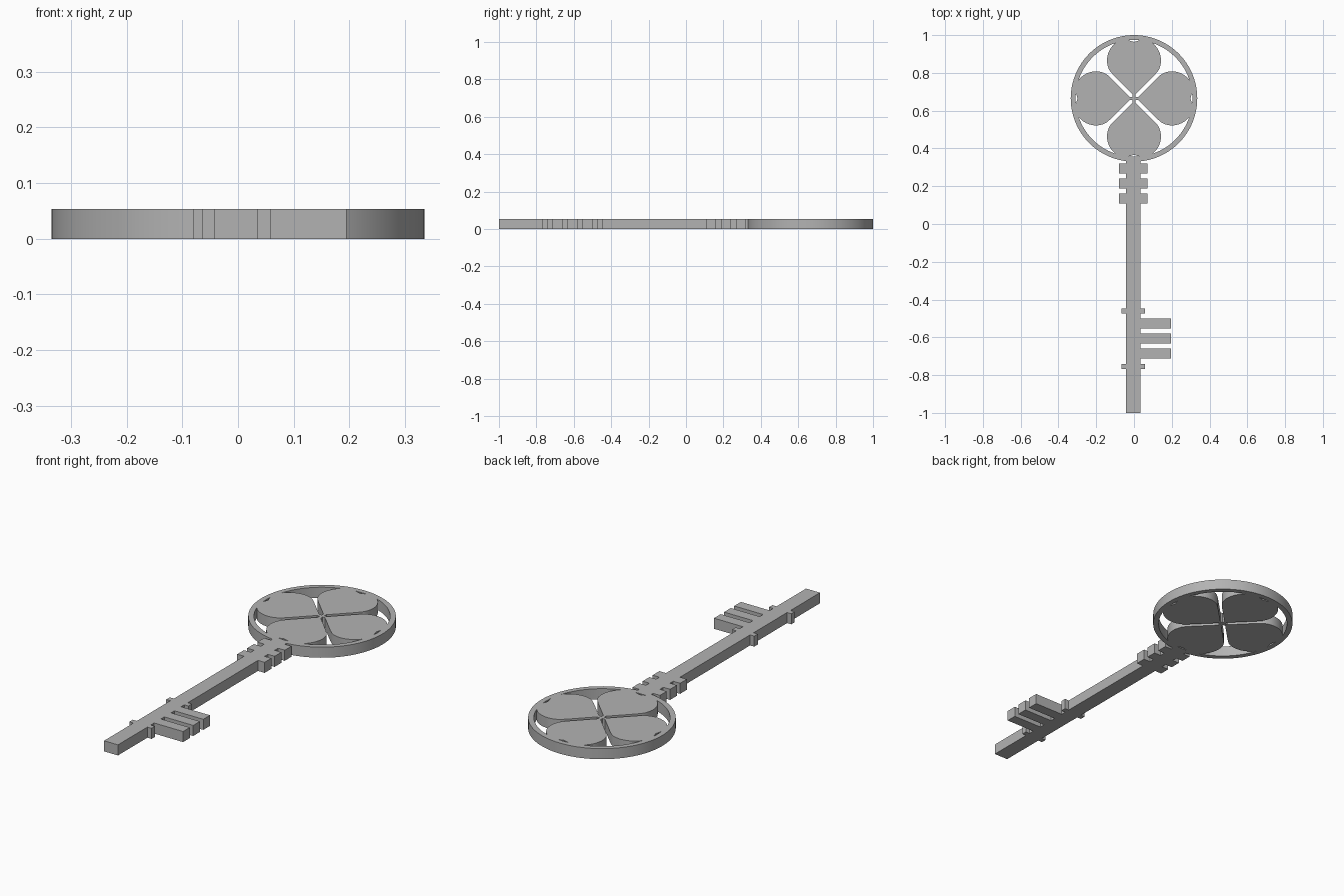
import bpy, bmesh, math
from mathutils import Vector

cube = bpy.data.objects.get("Cube")
if cube:
    bpy.data.objects.remove(cube, do_unlink=True)

THICK = 0.053
HEAD_Y = 0.665

metal = bpy.data.materials.new("grey metal")
metal.use_nodes = True
colour = (0.45, 0.45, 0.45, 1)
metal.diffuse_color = colour
metal.node_tree.nodes["Principled BSDF"].inputs["Base Color"].default_value = colour


def finish(name, bm):
    """Turn a bmesh into a shaded object with the metal material."""
    bmesh.ops.recalc_face_normals(bm, faces=bm.faces)
    mesh = bpy.data.meshes.new(name)
    bm.to_mesh(mesh)
    bm.free()
    mesh.materials.append(metal)
    obj = bpy.data.objects.new(name, mesh)
    bpy.context.collection.objects.link(obj)
    bpy.ops.object.select_all(action="DESELECT")
    obj.select_set(True)
    bpy.context.view_layer.objects.active = obj
    bpy.ops.object.shade_smooth_by_angle(angle=math.radians(30))
    return obj


def plate(name, outline):
    """Extrude a flat outline up to the thickness of the key."""
    bm = bmesh.new()
    face = bm.faces.new([bm.verts.new((x, y, 0)) for x, y in outline])
    new = bmesh.ops.extrude_face_region(bm, geom=[face], use_keep_orig=True)["geom"]
    verts = [v for v in new if isinstance(v, bmesh.types.BMVert)]
    bmesh.ops.translate(bm, verts=verts, vec=(0, 0, THICK))
    return finish(name, bm)


def smooth_path(points, steps=6):
    """Catmull-Rom curve through the points."""
    pts = [Vector(p) for p in points]
    pts = [2 * pts[0] - pts[1]] + pts + [2 * pts[-1] - pts[-2]]
    path = []
    for a, b, c, d in zip(pts, pts[1:], pts[2:], pts[3:]):
        for i in range(steps):
            t = i / steps
            path.append(0.5 * (2 * b + (c - a) * t + (2 * a - 5 * b + 4 * c - d) * t ** 2
                               + (3 * b - a - 3 * c + d) * t ** 3))
    return path + [pts[-2]]


# Shaft with collars and teeth, as one stepped outline
LEFT, RIGHT = -0.042, 0.035
steps = [(-0.767, -0.74, -0.065, 0.058)]                                     # end collar
steps += [(y, y + 0.053, LEFT, 0.195) for y in (-0.713, -0.633, -0.553)]     # teeth
steps += [(-0.475, -0.447, -0.065, 0.058)]                                   # upper collar
steps += [(y, y + 0.053, -0.08, 0.072) for y in (0.108, 0.187, 0.267)]       # neck collars
right_side, left_side = [(RIGHT, -1)], [(LEFT, -1)]
for low, high, xl, xr in steps:
    right_side += [(RIGHT, low), (xr, low), (xr, high), (RIGHT, high)]
    if xl != LEFT:
        left_side += [(LEFT, low), (xl, low), (xl, high), (LEFT, high)]
right_side.append((RIGHT, 0.345))
left_side.append((LEFT, 0.345))
plate("shaft_with_teeth", right_side + left_side[::-1])

# Ring around the head
bm = bmesh.new()
SEG = 96
loops = []
for radius, z in ((0.335, 0), (0.335, THICK), (0.309, THICK), (0.309, 0)):
    loops.append([bm.verts.new((radius * math.cos(math.tau * i / SEG),
                                HEAD_Y + radius * math.sin(math.tau * i / SEG), z))
                  for i in range(SEG)])
for a, b in zip(loops, loops[1:] + loops[:1]):
    for i in range(SEG):
        j = (i + 1) % SEG
        bm.faces.new((a[i], a[j], b[j], b[i]))
finish("head_ring", bm)

# Four heart-shaped leaves meeting at the middle of the ring
curve = smooth_path([(0.105, 0.119), (0.132, 0.153), (0.143, 0.198), (0.135, 0.243),
                     (0.112, 0.28), (0.08, 0.304), (0.05, 0.311), (0.025, 0.306), (0, 0.299)])
half = [(0.008, 0), (0.008, 0.022)] + [tuple(p) for p in curve]
leaf = half + [(-w, d) for w, d in half[-2::-1]]
for name, (c, s) in {"back_leaf": (1, 0), "right_leaf": (0, 1),
                     "front_leaf": (-1, 0), "left_leaf": (0, -1)}.items():
    plate(name, [(w * c - d * s, HEAD_Y + w * s + d * c) for w, d in leaf])
